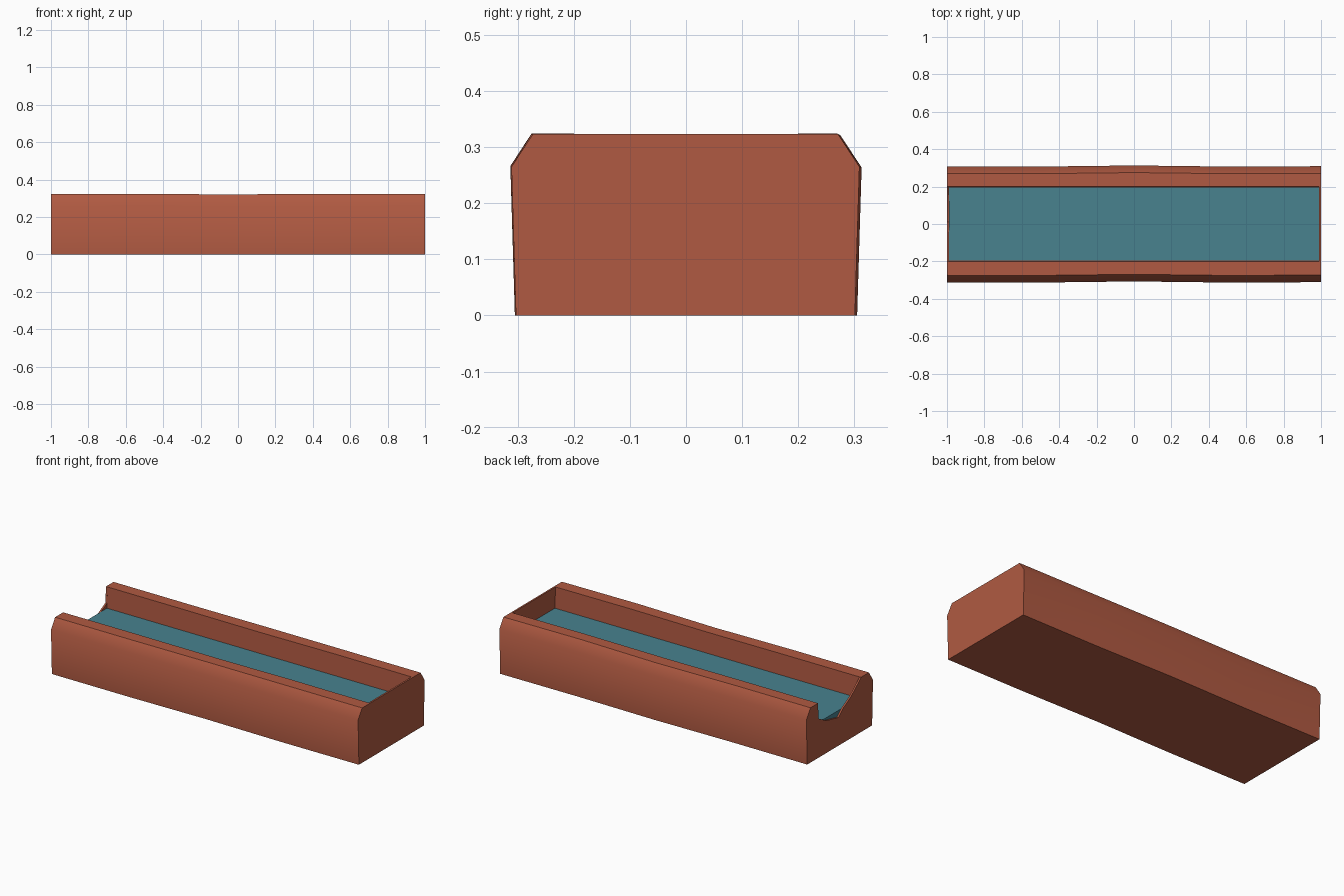
import bpy, bmesh, math

cube = bpy.data.objects.get("Cube")
if cube:
    bpy.data.objects.remove(cube, do_unlink=True)


def material(name, color):
    mat = bpy.data.materials.new(name)
    mat.use_nodes = True
    mat.diffuse_color = color
    mat.node_tree.nodes["Principled BSDF"].inputs["Base Color"].default_value = color
    return mat


clay = material("terracotta", (0.434, 0.102, 0.054, 1))
water = material("teal", (0.065, 0.223, 0.275, 1))


def loft(name, section, stations, mat):
    """Sweep a (y, z) section along x; each station is (x, y shift, z stretch)."""
    bm = bmesh.new()
    rings = [[bm.verts.new((x, y + dy, z * s)) for y, z in section]
             for x, dy, s in stations]
    n = len(section)
    for a, b in zip(rings, rings[1:]):
        for i in range(n):
            j = (i + 1) % n
            bm.faces.new((a[i], a[j], b[j], b[i]))
    bm.faces.new(rings[0])
    bm.faces.new(rings[-1])
    bmesh.ops.recalc_face_normals(bm, faces=bm.faces)
    mesh = bpy.data.meshes.new(name)
    bm.to_mesh(mesh)
    bm.free()
    obj = bpy.data.objects.new(name, mesh)
    bpy.context.collection.objects.link(obj)
    mesh.materials.append(mat)
    return obj


def prism(name, section, x0, x1, mat):
    return loft(name, section, [(x0, 0, 1), (x1, 0, 1)], mat)


def cut(target, cutter):
    cutter.hide_render = True
    bpy.context.view_layer.objects.active = target
    mod = target.modifiers.new("cut", "BOOLEAN")
    mod.operation = "DIFFERENCE"
    mod.solver = "EXACT"
    mod.object = cutter
    bpy.ops.object.modifier_apply(modifier=mod.name)
    bpy.data.objects.remove(cutter, do_unlink=True)


def mirrored(half):
    return half + [(-y, z) for y, z in reversed(half)]


# Slightly uneven hand-made body with bevelled rims
body = loft("trough_body",
            mirrored([(0.302, 0), (0.31, 0.265), (0.272, 0.323)]),
            [(-1, -0.002, 1), (-0.5, -0.003, 1), (0, 0.003, 0.995),
             (0.5, -0.003, 1.005), (1, -0.001, 1)], clay)

# Hollow inside, leaving thin end walls
cut(body, prism("cavity", mirrored([(0.19, 0.1), (0.2, 0.34)]), -0.99, 0.99, clay))

# Worn uneven spout in one end wall
spout = [(-0.2, 0.34), (-0.2, 0.32), (-0.105, 0.243), (-0.035, 0.205),
         (0.01, 0.166), (0.12, 0.19), (0.195, 0.23), (0.2, 0.34)]
cut(body, prism("spout_cut", spout, -1.05, -0.99, clay))

bpy.ops.object.select_all(action="DESELECT")
body.select_set(True)
bpy.context.view_layer.objects.active = body
bpy.ops.object.shade_smooth_by_angle(angle=math.radians(40))

# Filling inside the trough
prism("trough_filling", mirrored([(0.19, 0.1), (0.194, 0.2)]), -0.99, 0.99, water)
